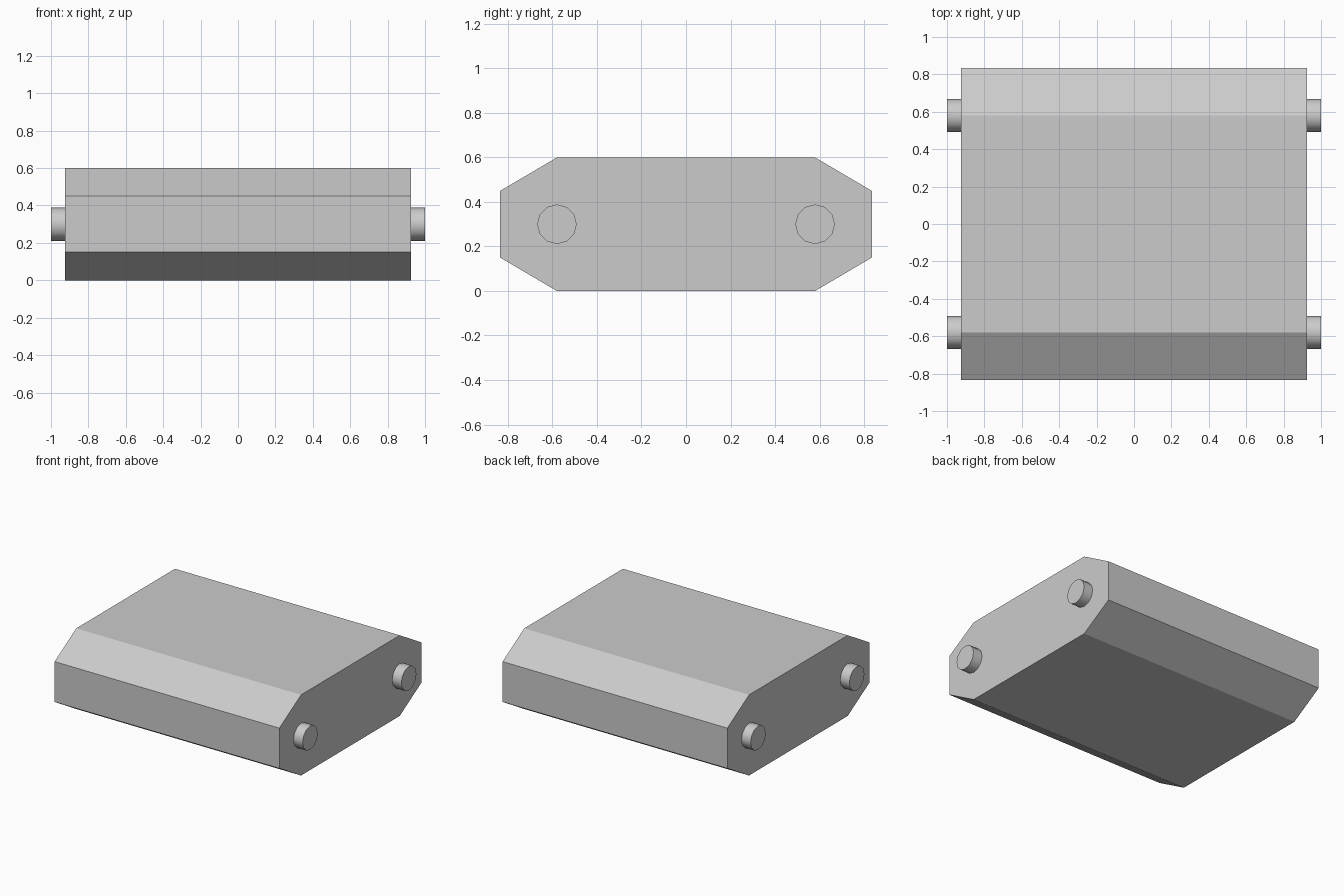
import bpy
import bmesh
import math
from mathutils import Matrix

cube = bpy.data.objects.get("Cube")
if cube:
    bpy.data.objects.remove(cube, do_unlink=True)

grey = bpy.data.materials.new("light_grey")
grey.use_nodes = True
COLOUR = (0.6, 0.6, 0.6, 1)
grey.diffuse_color = COLOUR
grey.node_tree.nodes["Principled BSDF"].inputs["Base Color"].default_value = COLOUR


def add_object(name, bm):
    bmesh.ops.recalc_face_normals(bm, faces=bm.faces)
    mesh = bpy.data.meshes.new(name)
    bm.to_mesh(mesh)
    bm.free()
    mesh.materials.append(grey)
    obj = bpy.data.objects.new(name, mesh)
    bpy.context.collection.objects.link(obj)
    return obj


# Chamfered body: octagonal side profile extruded across the width
HALF_WIDTH = 0.925
profile = [(-0.58, 0), (0.58, 0), (0.835, 0.15), (0.835, 0.45),
           (0.58, 0.6), (-0.58, 0.6), (-0.835, 0.45), (-0.835, 0.15)]
bm = bmesh.new()
side = bm.faces.new([bm.verts.new((-HALF_WIDTH, y, z)) for y, z in profile])
extruded = bmesh.ops.extrude_face_region(bm, geom=[side], use_keep_orig=True)
bmesh.ops.translate(bm, vec=(2 * HALF_WIDTH, 0, 0),
                    verts=[v for v in extruded["geom"] if isinstance(v, bmesh.types.BMVert)])
add_object("body", bm)

# Short round pegs on both sides, near each end
for x_sign, x_name in ((1, "left"), (-1, "right")):
    for y_sign, y_name in ((-1, "front"), (1, "back")):
        bm = bmesh.new()
        place = (Matrix.Translation((x_sign * 0.9625, y_sign * 0.58, 0.3))
                 @ Matrix.Rotation(math.pi / 2, 4, "Y"))
        bmesh.ops.create_cone(bm, cap_ends=True, segments=12, radius1=0.089,
                              radius2=0.089, depth=0.075, matrix=place)
        peg = add_object(f"{y_name}_{x_name}_peg", bm)
        bpy.ops.object.select_all(action="DESELECT")
        peg.select_set(True)
        bpy.context.view_layer.objects.active = peg
        bpy.ops.object.shade_smooth_by_angle(angle=math.radians(40))
